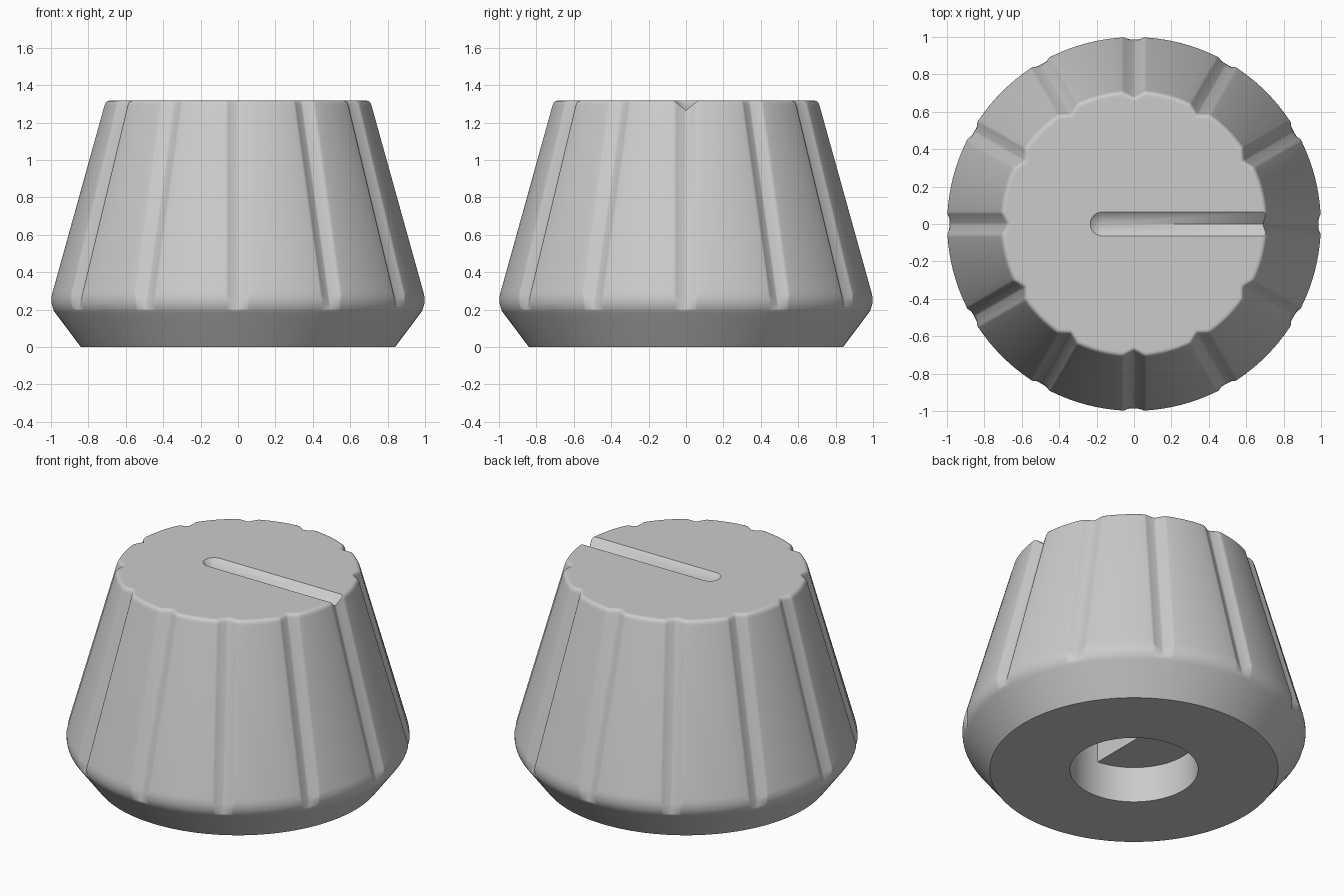
import bpy
import bmesh
from math import asin, cos, sin, pi, radians
from mathutils import Vector

cube = bpy.data.objects.get("Cube")
if cube:
    bpy.data.objects.remove(cube, do_unlink=True)

grey = bpy.data.materials.new("plain grey")
grey.use_nodes = True
COLOUR = (0.6, 0.6, 0.6, 1)
grey.diffuse_color = COLOUR
grey.node_tree.nodes["Principled BSDF"].inputs["Base Color"].default_value = COLOUR

HEIGHT = 1.317
GROOVES = 12
HALF_WIDTH, DEPTH = 0.06, 0.036
HOLE = 0.373


def make_object(name, bm):
    bmesh.ops.recalc_face_normals(bm, faces=bm.faces)
    mesh = bpy.data.meshes.new(name)
    bm.to_mesh(mesh)
    bm.free()
    mesh.materials.append(grey)
    obj = bpy.data.objects.new(name, mesh)
    bpy.context.collection.objects.link(obj)
    return obj


def select(obj):
    bpy.ops.object.select_all(action='DESELECT')
    obj.select_set(True)
    bpy.context.view_layer.objects.active = obj


def hull(name, points):
    bm = bmesh.new()
    for p in points:
        bm.verts.new(p)
    result = bmesh.ops.convex_hull(bm, input=bm.verts)
    bmesh.ops.dissolve_limit(bm, angle_limit=0.001, verts=bm.verts, edges=bm.edges)
    return make_object(name, bm)


def cut(obj, cutter):
    select(obj)
    mod = obj.modifiers.new("cut", 'BOOLEAN')
    mod.operation = 'DIFFERENCE'
    mod.solver = 'EXACT'
    mod.object = cutter
    bpy.ops.object.modifier_apply(modifier=mod.name)
    bpy.data.objects.remove(cutter, do_unlink=True)


def cone(z):
    return 1.0748 - 0.277 * z


def fillet(a, b, c, steps):
    a, b, c = Vector(a), Vector(b), Vector(c)
    return [a.lerp(b, t).lerp(b.lerp(c, t), t)
            for t in (i / steps for i in range(steps + 1))]


def groove(w):
    # V section with softened shoulders and root
    x = abs(w)
    if x >= 0.068:
        return 0
    if x > 0.052:
        return DEPTH * (0.068 - x) ** 2 / 0.032 / HALF_WIDTH
    return DEPTH * (1 - max(x, 0.006) / HALF_WIDTH)


# Body: fluted lathe, rounded at the shoulder and the top rim
profile = [Vector((0.84, 0))]
profile += fillet((0.975, 0.18), (1.0125, 0.2286), (cone(0.3), 0.3), 16)
profile += fillet((cone(1.29), 1.29), (cone(HEIGHT), HEIGHT), (0.69, HEIGHT), 5)
profile.append(Vector((0.68, HEIGHT)))
offsets = [-0.068, -0.063, -0.057, -0.052, -0.006, 0.006, 0.052, 0.057, 0.063, 0.068]
BETWEEN = 8
sector = 2 * pi / GROOVES

bm = bmesh.new()
rings = []
for r0, z in profile:
    ring = []
    for k in range(GROOVES):
        edge = asin(offsets[-1] / r0)
        columns = [(asin(w / r0), groove(w)) for w in offsets]
        columns += [(edge + (sector - 2 * edge) * i / BETWEEN, 0)
                    for i in range(1, BETWEEN)]
        for angle, g in columns:
            r = r0 - g if z > 0.6 else min(r0, cone(z) - g)
            a = k * sector + angle
            ring.append(bm.verts.new((r * cos(a), r * sin(a), z)))
    rings.append(ring)
for low, high in zip(rings, rings[1:]):
    for i in range(len(low)):
        j = (i + 1) % len(low)
        bm.faces.new((low[i], low[j], high[j], high[i]))
bm.faces.new(rings[0])
bm.faces.new(rings[-1])
body = make_object("knob_body", bm)

# Shaft hole in the underside
turn = [radians(a) for a in range(0, 360, 5)]
cut(body, hull("hole_cutter", [(HOLE * cos(a), HOLE * sin(a), z)
                               for a in turn for z in (-0.1, 1.0)]))

# Pointer slot: V channel with a rounded inner end
W, D, START, RISE = 0.064, 0.052, -0.17, 0.02
wide = W * (D + RISE) / D
top = HEIGHT + RISE
points = [(START + wide * cos(a), wide * sin(a), top)
          for a in (radians(d) for d in range(90, 271, 15))]
points += [(START, 0, HEIGHT - D), (0.9, 0, HEIGHT - D),
           (0.9, wide, top), (0.9, -wide, top)]
cut(body, hull("slot_cutter", points))

# Flat filling one side of the shaft hole
flat_x, r = -0.035, HOLE + 0.002
arc = [(r * cos(a), r * sin(a)) for a in turn if r * cos(a) < flat_x - 0.002]
side = (r * r - flat_x * flat_x) ** 0.5
arc += [(flat_x, side), (flat_x, -side)]
shaft_flat = hull("shaft_flat", [(x, y, z) for x, y in arc for z in (0.23, 1.01)])

for obj in (body, shaft_flat):
    select(obj)
    bpy.ops.object.shade_smooth_by_angle(angle=radians(32))
